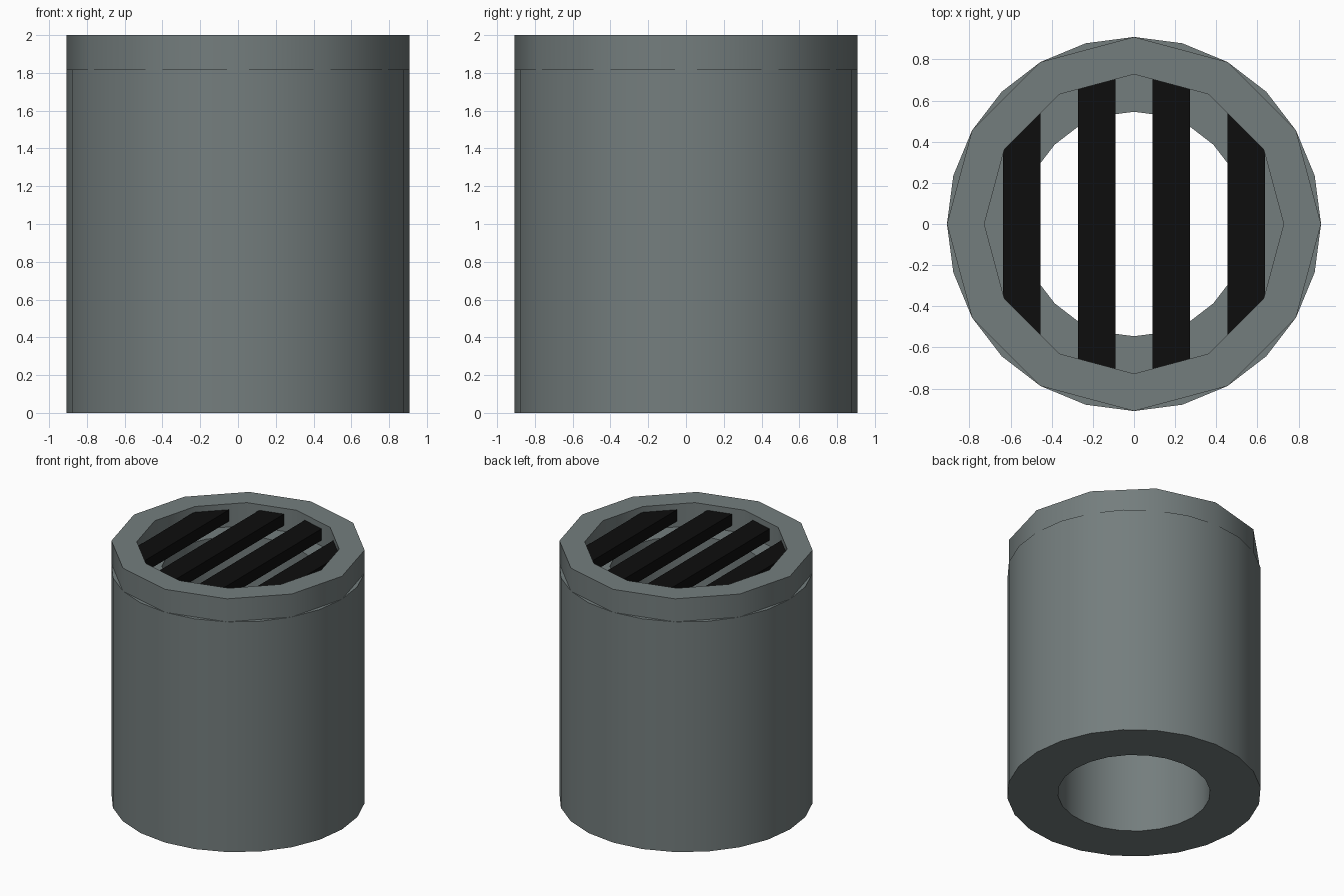
import bpy, bmesh, math

if "Cube" in bpy.data.objects:
    bpy.data.objects.remove(bpy.data.objects["Cube"])

U = 1 / 11  # the model sits on a grid of 1/11 unit


def material(name, rgb):
    m = bpy.data.materials.new(name)
    m.diffuse_color = (*rgb, 1)
    m.use_nodes = True
    m.node_tree.nodes["Principled BSDF"].inputs["Base Color"].default_value = m.diffuse_color
    return m


GREY = material("grey green metal", (0.175, 0.207, 0.207))
BLACK = material("black grate", (0.004, 0.004, 0.004))


def finish(name, bm, mat):
    bmesh.ops.recalc_face_normals(bm, faces=bm.faces)
    me = bpy.data.meshes.new(name)
    bm.to_mesh(me)
    bm.free()
    me.materials.append(mat)
    ob = bpy.data.objects.new(name, me)
    bpy.context.collection.objects.link(ob)
    return ob


def tube(name, sides, r_out, r_in, z0, z1, mat):
    bm = bmesh.new()
    loops = []
    for r, z in ((r_out, z0), (r_out, z1), (r_in, z1), (r_in, z0)):
        loops.append([bm.verts.new((r * math.cos(i * math.tau / sides),
                                    r * math.sin(i * math.tau / sides), z))
                      for i in range(sides)])
    for k in range(4):
        a, b = loops[k], loops[(k + 1) % 4]
        for i in range(sides):
            j = (i + 1) % sides
            bm.faces.new((a[i], a[j], b[j], b[i]))
    ob = finish(name, bm, mat)
    bpy.ops.object.select_all(action='DESELECT')
    ob.select_set(True)
    bpy.context.view_layer.objects.active = ob
    bpy.ops.object.shade_smooth_by_angle(angle=math.radians(35))


# Thick pipe body with an open bore, and the coarser rim on top
tube("pipe_body", 24, 10 * U, 6 * U, 0, 20 * U, GREY)
tube("pipe_rim", 12, 10 * U, 8 * U, 20 * U, 22 * U, GREY)


def rim_y(x):
    """Half length of a bar at x, following the inner 12-sided rim."""
    pts = [(8 * U * math.sin(math.radians(a)), 8 * U * math.cos(math.radians(a)))
           for a in (0, 30, 60, 90)]
    for (xa, ya), (xb, yb) in zip(pts, pts[1:]):
        if abs(x) <= xb:
            return ya + (yb - ya) * (abs(x) - xa) / (xb - xa)


# Grate bars, trimmed to the rim and slightly set into it
for n, (a, b) in enumerate(((-7, -5), (-3, -1), (1, 3), (5, 7))):
    bm = bmesh.new()
    ya, yb = rim_y(a * U) + 0.02, rim_y(b * U) + 0.02
    base = bm.faces.new([bm.verts.new((x * U, y, 20.5 * U)) for x, y in
                         ((a, -ya), (b, -yb), (b, yb), (a, ya))])
    top = bmesh.ops.extrude_face_region(bm, geom=[base], use_keep_orig=True)
    bmesh.ops.translate(bm, vec=(0, 0, U), verts=[
        v for v in top["geom"] if isinstance(v, bmesh.types.BMVert)])
    finish(f"grate_bar_{n + 1}", bm, BLACK)
